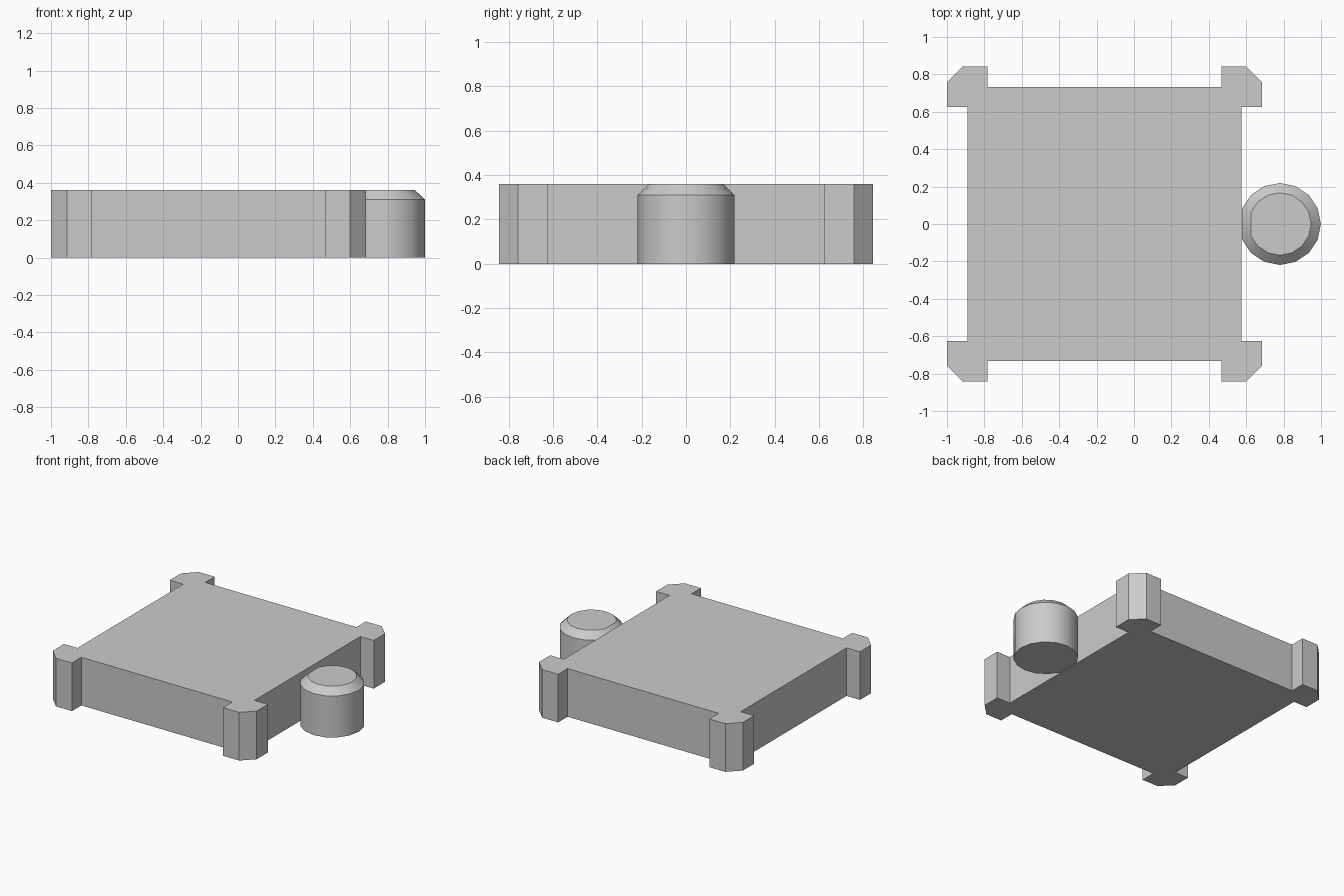
import bpy, bmesh, math

if "Cube" in bpy.data.objects:
    bpy.data.objects.remove(bpy.data.objects["Cube"])

grey = bpy.data.materials.new("plain grey")
grey.diffuse_color = (0.6, 0.6, 0.6, 1)
grey.use_nodes = True
grey.node_tree.nodes["Principled BSDF"].inputs["Base Color"].default_value = grey.diffuse_color


def loft(name, rings):
    """Solid skinned through matching closed rings of points, bottom to top."""
    bm = bmesh.new()
    loops = [[bm.verts.new(p) for p in ring] for ring in rings]
    n = len(loops[0])
    for low, high in zip(loops, loops[1:]):
        for i in range(n):
            j = (i + 1) % n
            bm.faces.new((low[i], low[j], high[j], high[i]))
    bm.faces.new(loops[0][::-1])
    bm.faces.new(loops[-1])
    bmesh.ops.recalc_face_normals(bm, faces=bm.faces)
    mesh = bpy.data.meshes.new(name)
    bm.to_mesh(mesh)
    bm.free()
    mesh.materials.append(grey)
    obj = bpy.data.objects.new(name, mesh)
    bpy.context.collection.objects.link(obj)
    return obj


HEIGHT = 0.36

# Square platform with a chamfered post at each corner: one corner turned four times
corner = [(0.732, 0.625), (0.843, 0.625), (0.843, 0.757),
          (0.757, 0.843), (0.625, 0.843), (0.625, 0.732)]
outline = []
for k in range(4):
    c, s = round(math.cos(k * math.pi / 2)), round(math.sin(k * math.pi / 2))
    outline += [(-0.158 + x * c - y * s, x * s + y * c) for x, y in corner]
loft("platform", [[(x, y, z) for x, y in outline] for z in (0, HEIGHT)])


# Round side post: 16 sides, flattened where it meets the platform
def ring(radius, z):
    angles = [math.tau * i / 16 for i in range(16) if i != 8]
    return [(0.78 + radius * math.cos(a), radius * math.sin(a), z) for a in angles]


post = loft("side_post", [ring(0.219, 0), ring(0.219, 0.31), ring(0.167, HEIGHT)])
bpy.context.view_layer.objects.active = post
post.select_set(True)
bpy.ops.object.shade_smooth_by_angle(angle=math.radians(36))
